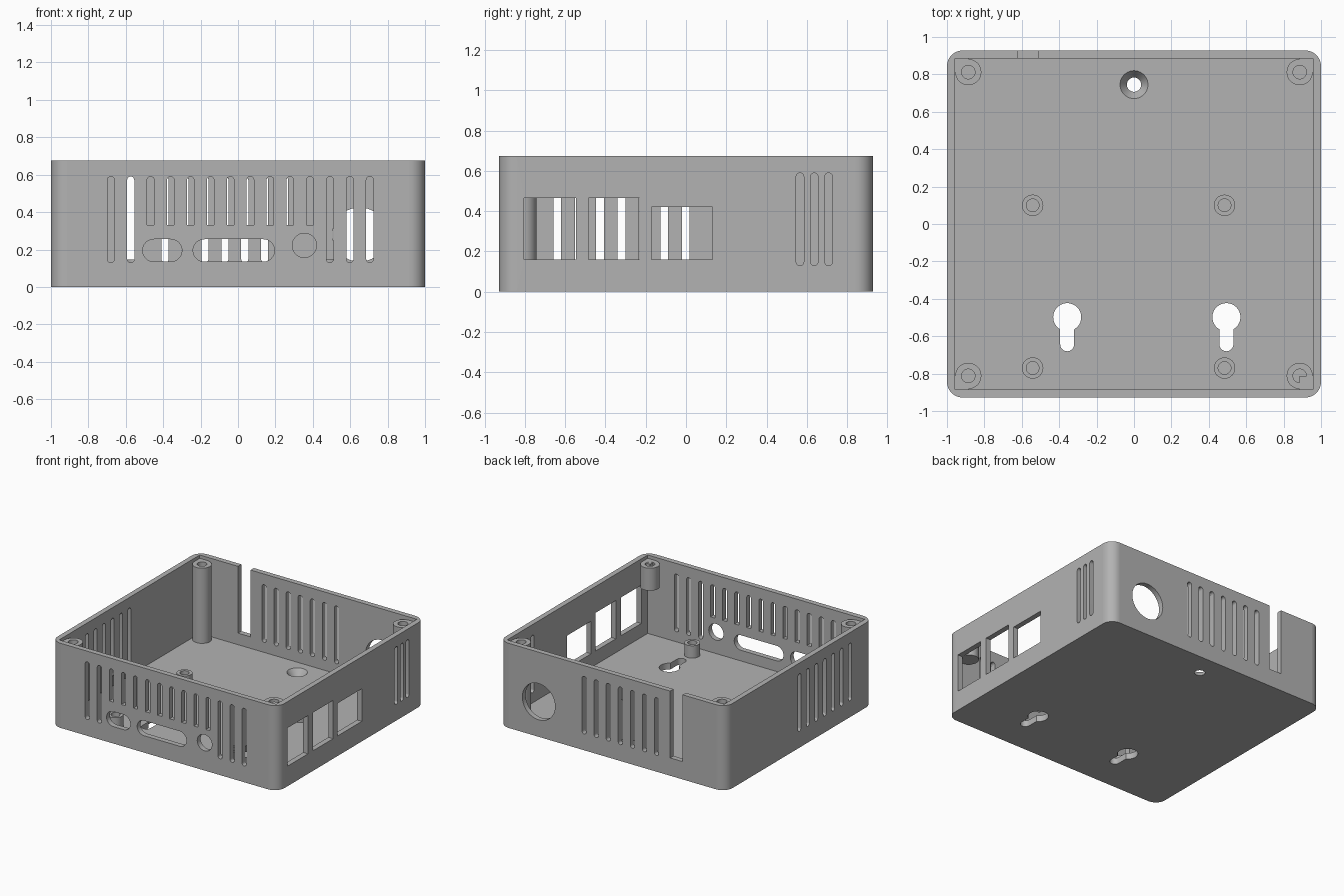
import bpy
import bmesh
from math import sin, cos, pi, radians
from mathutils import Matrix

cube = bpy.data.objects.get("Cube")
if cube:
    bpy.data.objects.remove(cube, do_unlink=True)

HX, HY, HZ = 1.0, 0.928, 0.675      # half width, half depth, height
WALL, FLOOR = 0.042, 0.05
PITCH, SLOT = 0.1065, 0.019         # vent spacing and half width

grey = bpy.data.materials.new("grey_plastic")
grey.use_nodes = True
colour = (0.45, 0.45, 0.45, 1)
grey.diffuse_color = colour
grey.node_tree.nodes["Principled BSDF"].inputs["Base Color"].default_value = colour


def rounded(u0, u1, v0, v1, r=0.0, r_low=None, n=10):
    """Rectangle outline with rounded corners; r_low is the radius of the lower two."""
    r_low = r if r_low is None else r_low
    pts = []
    corners = [(u1, v1, 0, r), (u0, v1, 1, r), (u0, v0, 2, r_low), (u1, v0, 3, r_low)]
    for u, v, quarter, rad in corners:
        cu = u - rad if u == u1 else u + rad
        cv = v - rad if v == v1 else v + rad
        for i in range(n + 1 if rad else 1):
            a = (quarter + i / n) * pi / 2
            pts.append((cu + rad * cos(a), cv + rad * sin(a)))
    return pts


def disc(u, v, r, n=40):
    return [(u + r * cos(2 * pi * i / n), v + r * sin(2 * pi * i / n)) for i in range(n)]


def prism(bm, outline, d0, d1, place):
    """Extrude a 2D outline from depth d0 to d1, laid out by place(u, v, d)."""
    pts = []
    for p in outline:
        if not any(abs(p[0] - q[0]) + abs(p[1] - q[1]) < 1e-5 for q in pts):
            pts.append(p)
    a = [bm.verts.new(place(u, v, d0)) for u, v in pts]
    b = [bm.verts.new(place(u, v, d1)) for u, v in pts]
    bm.faces.new(a)
    bm.faces.new(b[::-1])
    for i in range(len(a)):
        j = (i + 1) % len(a)
        bm.faces.new((a[j], a[i], b[i], b[j]))


def along_x(u, v, d):
    return (d, u, v)


def along_y(u, v, d):
    return (u, d, v)


def along_z(u, v, d):
    return (u, v, d)


def make(name, bm):
    bmesh.ops.recalc_face_normals(bm, faces=bm.faces[:])
    me = bpy.data.meshes.new(name)
    bm.to_mesh(me)
    bm.free()
    me.materials.append(grey)
    ob = bpy.data.objects.new(name, me)
    bpy.context.collection.objects.link(ob)
    return ob


def smooth(ob):
    bpy.ops.object.select_all(action="DESELECT")
    ob.select_set(True)
    bpy.context.view_layer.objects.active = ob
    bpy.ops.object.shade_smooth_by_angle(angle=radians(30))
    for p in ob.data.polygons:          # keep the big walls truly flat
        if len(p.vertices) > 4:
            p.use_smooth = False


def subtract(ob, cutter):
    mod = ob.modifiers.new("cut", "BOOLEAN")
    mod.operation, mod.solver, mod.object = "DIFFERENCE", "EXACT", cutter
    dg = bpy.context.evaluated_depsgraph_get()
    me = bpy.data.meshes.new_from_object(ob.evaluated_get(dg))
    ob.modifiers.clear()
    ob.data = me
    bpy.data.objects.remove(cutter, do_unlink=True)


# Open-topped case
bm = bmesh.new()
prism(bm, rounded(-HX, HX, -HY, HY, 0.085), 0, HZ, along_z)
case = make("case", bm)
bm = bmesh.new()
prism(bm, rounded(WALL - HX, HX - WALL, WALL - HY, HY - WALL), FLOOR, HZ + 0.1, along_z)
subtract(case, make("cavity", bm))

cut = bmesh.new()


def front(outline):
    prism(cut, outline, -HY - 0.02, -HY + WALL + 0.02, along_y)


def back(outline):
    prism(cut, outline, HY - WALL - 0.02, HY + 0.02, along_y)


def side(outline, s):
    prism(cut, outline, s * (HX - WALL - 0.02), s * (HX + 0.02), along_x)


def vent(u, low=0.13):
    return rounded(u - SLOT, u + SLOT, low, 0.59, SLOT, SLOT if low < 0.2 else 0, 6)


# Front vents, the middle ones short above the ports
for i in range(14):
    front(vent(-0.68 + i * PITCH, 0.33 if 2 <= i <= 10 else 0.13))
# Front ports
front(rounded(-0.51, -0.30, 0.135, 0.255, 0.06))
front(rounded(-0.24, 0.195, 0.135, 0.255, 0.06))
front(disc(0.355, 0.222, 0.065))
# Back vents, round opening and cable slot
for i in range(7):
    back(vent(-0.39 + i * PITCH))
    side(vent(-0.64 + i * PITCH), -1)
back(disc(0.65, 0.28, 0.145))
back(rounded(-0.62, -0.51, 0.142, HZ + 0.1))
# Socket windows and vents on the +x side
for y0, y1, top in ((-0.805, -0.546, 0.465), (-0.485, -0.23, 0.465), (-0.172, 0.132, 0.42)):
    side(rounded(y0, y1, 0.16, top), 1)
for y in (0.566, 0.637, 0.708):
    side(vent(y), 1)

# Keyhole hangers in the floor
for x in (-0.357, 0.494):
    key = [(x + 0.075 * cos(a), -0.498 + 0.075 * sin(a))
           for a in (radians(-60 + 300 * i / 30) for i in range(31))]
    key += [(x + 0.0375 * cos(a), -0.643 + 0.0375 * sin(a))
            for a in (radians(180 + 18 * i) for i in range(11))]
    prism(cut, key, -0.02, FLOOR + 0.02, along_z)
# Countersunk screw hole
bmesh.ops.create_cone(cut, cap_ends=True, segments=40, radius1=0.031, radius2=0.082,
                      depth=FLOOR + 0.02,
                      matrix=Matrix.Translation((0, 0.745, FLOOR / 2)))
subtract(case, make("openings", cut))
smooth(case)


def post(name, x, y, z0, z1, r_out, r_in, depth, fill=None):
    """Drilled round post, with an optional fillet block joining it to its corner."""
    bm = bmesh.new()
    profile = [(0, z0), (r_out, z0), (r_out, z1), (r_in, z1), (r_in, z1 - depth), (0, z1 - depth)]
    vs = [bm.verts.new((r, 0, z)) for r, z in profile]
    es = [bm.edges.new(pair) for pair in zip(vs, vs[1:])]
    bmesh.ops.spin(bm, geom=vs + es, cent=(0, 0, 0), axis=(0, 0, 1), angle=2 * pi,
                   steps=32, use_duplicate=False)
    bmesh.ops.remove_doubles(bm, verts=bm.verts[:], dist=1e-5)
    if fill is not None:
        sx, sy, e = (1 if x > 0 else -1), (1 if y > 0 else -1), 0.08
        arc = [(fill * sin(pi / 16 * i), fill * cos(pi / 16 * i)) for i in range(9)]
        outline = [(sx * u, sy * v) for u, v in [(e, 0), (e, e), (0, e)] + arc]
        prism(bm, outline, z0, z1 - 0.001, along_z)
    bmesh.ops.translate(bm, verts=bm.verts[:], vec=(x, y, 0))
    smooth(make(name, bm))


# Corner screw posts; the one above the socket window hangs from the wall
for sx, side_name in ((-1, "right"), (1, "left")):
    for sy, end in ((-1, "front"), (1, "back")):
        hanging = sx > 0 and sy < 0
        post(f"{end}_{side_name}_screw_post", sx * 0.886, sy * 0.812,
             0.47 if hanging else FLOOR - 0.01, 0.65, 0.07, 0.036,
             0.15 if hanging else 0.35, 0.0 if hanging else 0.069)

# Board standoffs
for x, side_name in ((-0.542, "right"), (0.484, "left")):
    for y, end in ((-0.77, "front"), (0.1, "back")):
        post(f"{end}_{side_name}_standoff", x, y, FLOOR - 0.01, 0.148, 0.057, 0.034, 0.098)
